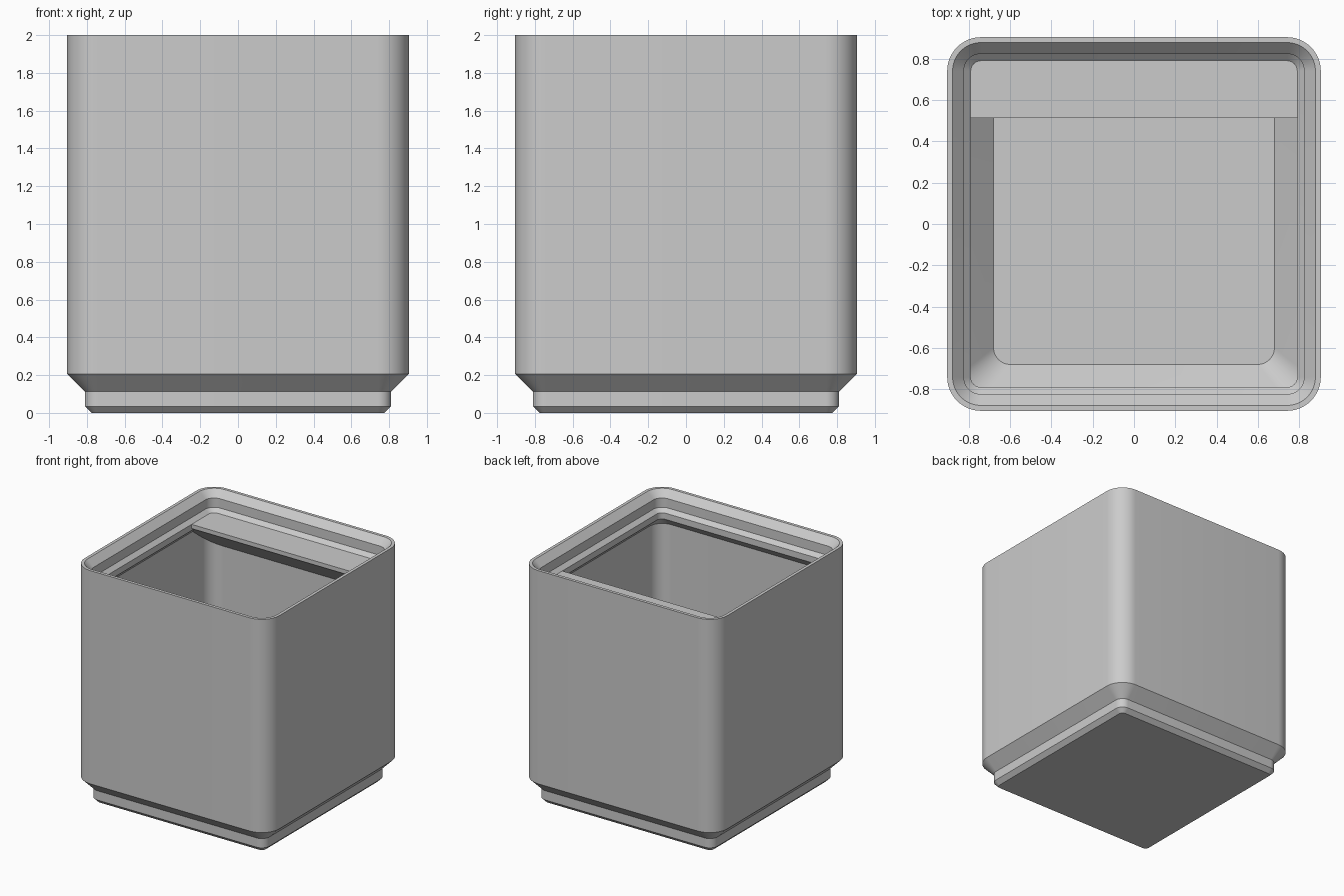
import bpy
import bmesh
from math import cos, sin, pi, radians

default = bpy.data.objects.get("Cube")
if default:
    bpy.data.objects.remove(default, do_unlink=True)

grey = bpy.data.materials.new("plain_grey")
grey.use_nodes = True
grey.diffuse_color = (0.6, 0.6, 0.6, 1)
grey.node_tree.nodes["Principled BSDF"].inputs["Base Color"].default_value = (0.6, 0.6, 0.6, 1)

SEGMENTS = 12  # per rounded corner


def finish(name, bm):
    bmesh.ops.recalc_face_normals(bm, faces=bm.faces)
    mesh = bpy.data.meshes.new(name)
    bm.to_mesh(mesh)
    bm.free()
    mesh.materials.append(grey)
    obj = bpy.data.objects.new(name, mesh)
    bpy.context.collection.objects.link(obj)
    return obj


def activate(obj):
    bpy.ops.object.select_all(action='DESELECT')
    obj.select_set(True)
    bpy.context.view_layer.objects.active = obj


def rounded_square(bm, half, radius, z):
    """Ring of vertices around a square with rounded corners."""
    ring = []
    c = half - radius
    for corner, (sx, sy) in enumerate(((1, 1), (-1, 1), (-1, -1), (1, -1))):
        for i in range(SEGMENTS + 1):
            a = (corner + i / SEGMENTS) * pi / 2
            ring.append(bm.verts.new((sx * c + radius * cos(a), sy * c + radius * sin(a), z)))
    return ring


def loft(name, profile):
    """Closed solid through rounded squares given as (half width, radius, height)."""
    bm = bmesh.new()
    rings = [rounded_square(bm, *p) for p in profile]
    for a, b in zip(rings, rings[1:]):
        for i in range(len(a)):
            j = (i + 1) % len(a)
            bm.faces.new((a[i], a[j], b[j], b[i]))
    bm.faces.new(rings[0])
    bm.faces.new(rings[-1])
    return finish(name, bm)


# Bin shell: stepped foot and outer wall, over the rim, then down the inside
outside = [(0.776, 0.035, 0), (0.811, 0.07, 0.035), (0.811, 0.07, 0.113),
           (0.905, 0.164, 0.207), (0.905, 0.164, 2)]
stacking_lip = [(0.879, 0.138, 2), (0.824, 0.081, 1.943), (0.824, 0.081, 1.865),
                (0.791, 0.05, 1.834), (0.791, 0.05, 1.782)]
inside = [(0.861, 0.12, 1.712), (0.861, 0.12, 0.223), (0.68, 0.08, 0.042)]
shell = loft("bin_shell", outside + stacking_lip + inside)

# Label shelf: wedge along the back wall, its ends rounded to stay inside the wall
bm = bmesh.new()
section = [(0.513, 1.834), (0.513, 1.799), (0.92, 1.486), (0.92, 1.834)]
left, right = ([bm.verts.new((x, y, z)) for y, z in section] for x in (-0.92, 0.92))
bm.faces.new(left)
bm.faces.new(right)
for i in range(4):
    j = (i + 1) % 4
    bm.faces.new((left[i], left[j], right[j], right[i]))
shelf = finish("label_shelf", bm)

trim = loft("shelf_trim", [(0.88, 0.139, 1.4), (0.88, 0.139, 1.9)])
trim.hide_render = True
activate(shelf)
cut = shelf.modifiers.new("trim", 'BOOLEAN')
cut.operation = 'INTERSECT'
cut.solver = 'EXACT'
cut.object = trim
bpy.ops.object.modifier_apply(modifier=cut.name)
bpy.data.objects.remove(trim, do_unlink=True)

for part in (shell, shelf):
    activate(part)
    bpy.ops.object.shade_smooth_by_angle(angle=radians(25))
